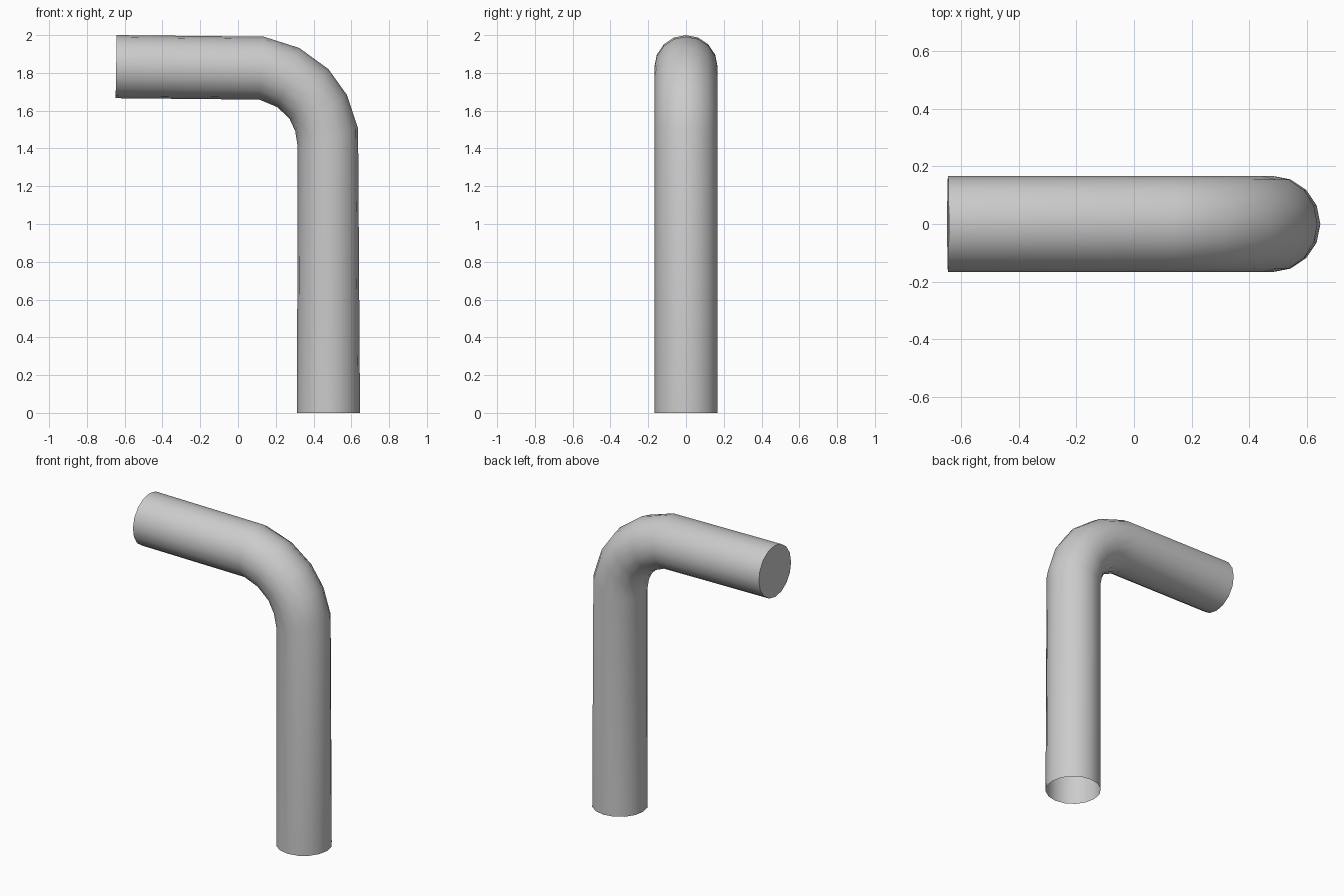
import bpy
import bmesh
import math
from mathutils import Vector

if "Cube" in bpy.data.objects:
    bpy.data.objects.remove(bpy.data.objects["Cube"], do_unlink=True)

SIDES = 16
RADIUS = 0.167

# Centre line of the pipe: x, z and tilt of each ring (0 = arm, 90 = upright)
STATIONS = [
    (-0.645, 1.833, 1),
    (0.125, 1.825, 4),
    (0.267, 1.775, 20),
    (0.376, 1.688, 38),
    (0.44, 1.587, 55),
    (0.476, 1.457, 73),
    (0.479, 0.0, 90),
]


def add_ring(bm, x, z, tilt):
    """Ring of vertices across the bent centre line."""
    t = math.radians(tilt)
    outward = Vector((math.sin(t), 0, math.cos(t)))
    side = Vector((0, 1, 0))
    centre = Vector((x, 0, z))
    ring = []
    for i in range(SIDES):
        a = math.tau * i / SIDES
        ring.append(bm.verts.new(
            centre + RADIUS * (math.cos(a) * outward + math.sin(a) * side)))
    return ring


# Bent pipe: rings joined by quads, arm end closed, foot open
bm = bmesh.new()
rings = [add_ring(bm, *s) for s in STATIONS]
for a, b in zip(rings, rings[1:]):
    for i in range(SIDES):
        j = (i + 1) % SIDES
        bm.faces.new((a[i], a[j], b[j], b[i]))
bm.faces.new(list(reversed(rings[0])))
bmesh.ops.recalc_face_normals(bm, faces=bm.faces)

mesh = bpy.data.meshes.new("bent_pipe")
bm.to_mesh(mesh)
bm.free()
pipe = bpy.data.objects.new("bent_pipe", mesh)
bpy.context.collection.objects.link(pipe)

# Plain grey material
grey = bpy.data.materials.new("light_grey")
grey.use_nodes = True
colour = (0.6, 0.6, 0.6, 1)
grey.diffuse_color = colour
grey.node_tree.nodes["Principled BSDF"].inputs["Base Color"].default_value = colour
mesh.materials.append(grey)

# Smooth tube with a crisp end rim
bpy.ops.object.select_all(action="DESELECT")
pipe.select_set(True)
bpy.context.view_layer.objects.active = pipe
bpy.ops.object.shade_smooth_by_angle(angle=math.radians(40))
